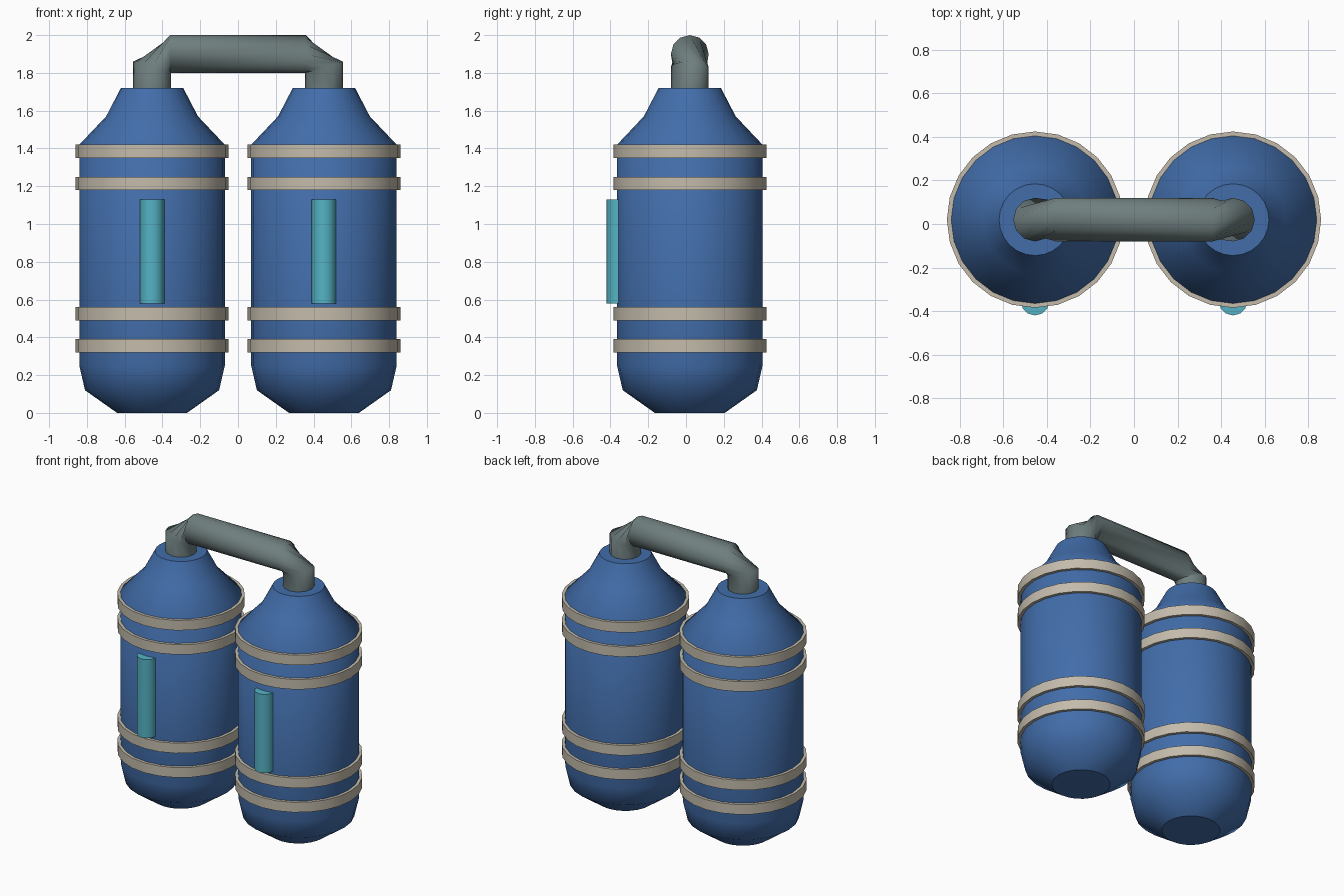
import bpy, bmesh, math
from mathutils import Vector

if "Cube" in bpy.data.objects:
    bpy.data.objects.remove(bpy.data.objects["Cube"])

TANK_X, TANK_Y = 0.455, 0.02


def material(name, rgb):
    m = bpy.data.materials.new(name)
    m.use_nodes = True
    m.diffuse_color = (*rgb, 1)
    bsdf = next(n for n in m.node_tree.nodes if n.type == "BSDF_PRINCIPLED")
    bsdf.inputs["Base Color"].default_value = (*rgb, 1)
    return m


blue = material("tank blue", (0.054, 0.153, 0.402))
beige = material("strap beige", (0.55, 0.50, 0.41))
cyan = material("gauge cyan", (0.09, 0.45, 0.55))
grey = material("pipe grey", (0.16, 0.21, 0.21))


def skin(name, rings, mat, closed=False, shift={}):
    """Join rings of points into a tube; cap its ends, or close it into a loop."""
    bm = bmesh.new()
    loops = [[bm.verts.new(p) for p in ring] for ring in rings]
    n = len(loops[0])
    pairs = list(zip(loops, loops[1:]))
    if closed:
        pairs.append((loops[-1], loops[0]))
    else:
        bm.faces.new(loops[0])
        bm.faces.new(loops[-1])
    for k, (a, b) in enumerate(pairs):
        s = shift.get(k, 0)
        for i in range(n):
            j = (i + 1) % n
            bm.faces.new((a[i], a[j], b[(j + s) % n], b[(i + s) % n]))
    bmesh.ops.recalc_face_normals(bm, faces=bm.faces)
    # smooth walls, crisp rims around caps
    for f in bm.faces:
        f.smooth = True
    for e in bm.edges:
        capped = any(len(f.verts) > 4 for f in e.link_faces)
        e.smooth = not capped and e.calc_face_angle(0) < math.radians(60)
    mesh = bpy.data.meshes.new(name)
    bm.to_mesh(mesh)
    bm.free()
    mesh.materials.append(mat)
    obj = bpy.data.objects.new(name, mesh)
    bpy.context.collection.objects.link(obj)
    return obj


def circle(center, u, v, sides):
    c, u, v = Vector(center), Vector(u), Vector(v)
    angles = [2 * math.pi * i / sides for i in range(sides)]
    return [c + u * math.cos(a) + v * math.sin(a) for a in angles]


def lathe(name, x, y, profile, sides, mat, closed=False):
    rings = [circle((x, y, z), (r, 0, 0), (0, r, 0), sides) for r, z in profile]
    return skin(name, rings, mat, closed)


TANK = [(0.185, 0), (0.355, 0.12), (0.385, 0.25), (0.385, 1.42),
        (0.243, 1.57), (0.165, 1.72)]
STRAPS = {"lowest": 0.32, "lower": 0.49, "upper": 1.18, "highest": 1.35}

for side, sx in (("left", 1), ("right", -1)):
    x = sx * TANK_X
    lathe(f"{side}_tank", x, TANK_Y, TANK, 24, blue)
    for level, z in STRAPS.items():
        band = [(0.375, z), (0.405, z), (0.405, z + 0.07), (0.375, z + 0.07)]
        lathe(f"{side}_{level}_strap", x, TANK_Y, band, 24, beige, closed=True)
    lathe(f"{side}_gauge", x, -0.355, [(0.065, 0.58), (0.065, 1.13)], 12, cyan)

# connecting pipe with twisted elbows
R, SIDES = 0.1, 12


def neck(sx, z, tilt):
    return circle((sx * TANK_X, TANK_Y, z), (sx * R, 0, tilt), (0, R, 0), SIDES)


def bar_end(sx):
    return circle((sx * 0.36, TANK_Y, 1.9), (0, 0, R), (0, R, 0), SIDES)


right = [neck(-1, 1.7, 0), neck(-1, 1.83, 0.03), bar_end(-1)]
left = [bar_end(1), neck(1, 1.83, 0.03), neck(1, 1.7, 0)]
skin("connecting_pipe", right + left, grey, shift={1: 2, 3: 2})
